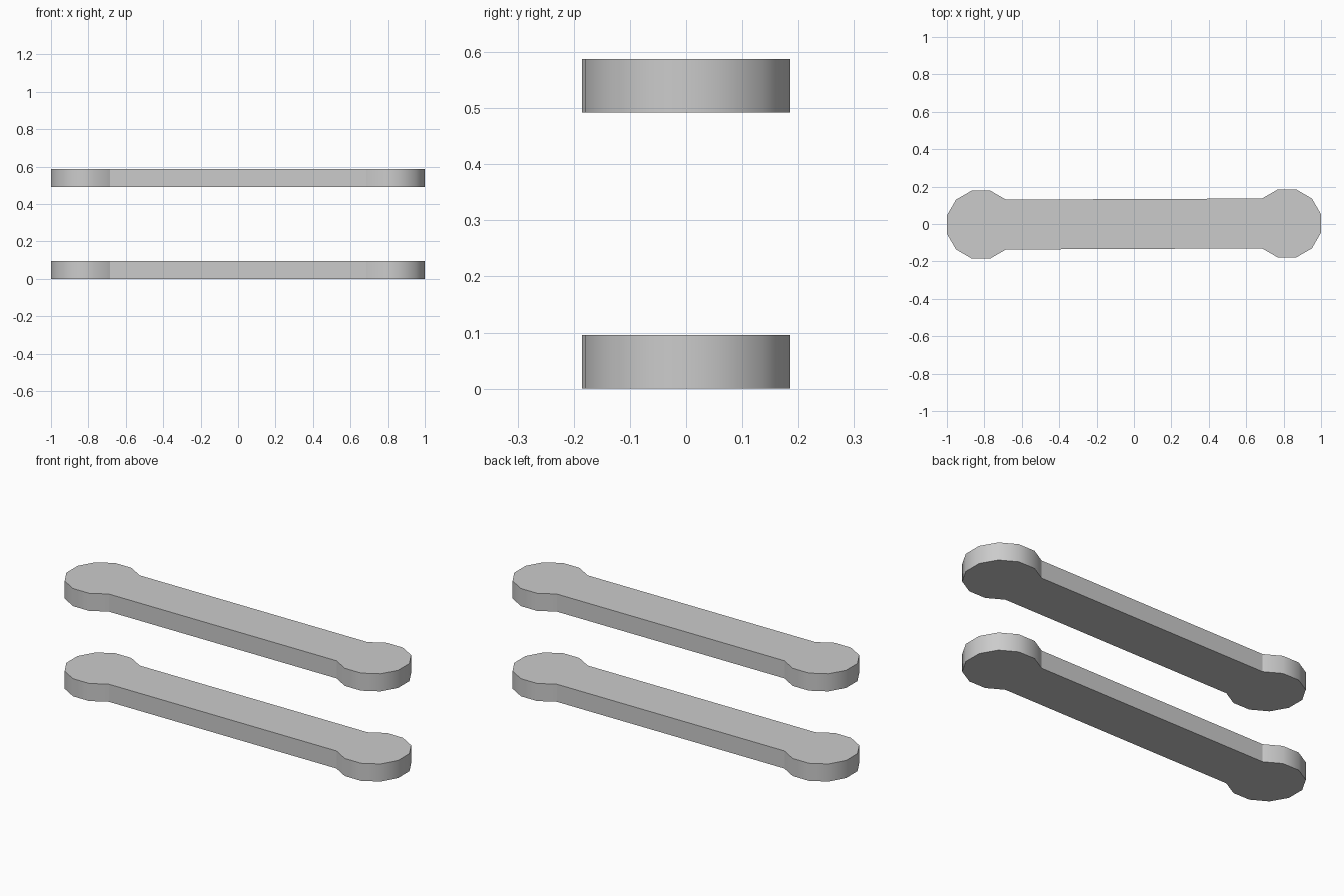
import bpy, bmesh
from math import cos, sin, radians

if "Cube" in bpy.data.objects:
    bpy.data.objects.remove(bpy.data.objects["Cube"])

RADIUS = 0.1885           # radius of the twelve-sided ends
END_X, END_Y = 0.818, 0.003
THICK = 0.096


def outline():
    # right end: ten of the twelve corners, then the left end by half-turn
    right = [(END_X + RADIUS * cos(radians(a)), END_Y + RADIUS * sin(radians(a)))
             for a in range(-135, 136, 30)]
    return right + [(-x, -y) for x, y in right]


def link_bar(name, z):
    bm = bmesh.new()
    base = bm.faces.new([bm.verts.new((x, y, z)) for x, y in outline()])
    ext = bmesh.ops.extrude_face_region(bm, geom=[base], use_keep_orig=True)
    top = [v for v in ext["geom"] if isinstance(v, bmesh.types.BMVert)]
    bmesh.ops.translate(bm, verts=top, vec=(0, 0, THICK))
    bmesh.ops.recalc_face_normals(bm, faces=bm.faces)
    # rounded ends are smooth; caps and long straight sides stay flat
    for f in bm.faces:
        f.smooth = abs(f.normal.z) < 0.5 and f.calc_area() < 0.05
    mesh = bpy.data.meshes.new(name)
    bm.to_mesh(mesh)
    bm.free()
    obj = bpy.data.objects.new(name, mesh)
    bpy.context.collection.objects.link(obj)


# two identical bars, one above the other
link_bar("lower_link_bar", 0.0)
link_bar("upper_link_bar", 0.492)
